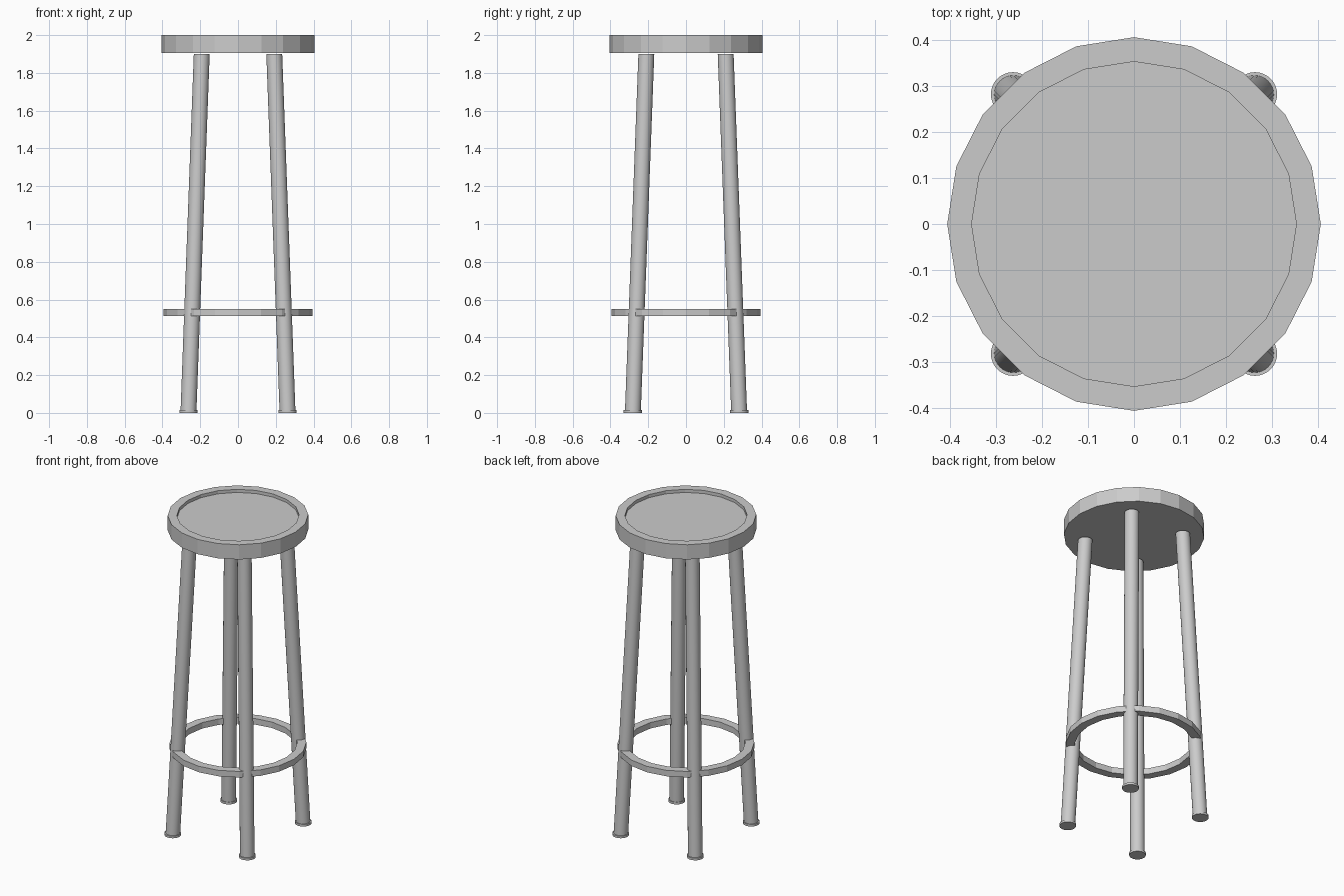
import bpy, bmesh, math

if "Cube" in bpy.data.objects:
    bpy.data.objects.remove(bpy.data.objects["Cube"])

grey = bpy.data.materials.new("plain grey")
grey.diffuse_color = (0.6, 0.6, 0.6, 1)
grey.use_nodes = True
grey.node_tree.nodes["Principled BSDF"].inputs["Base Color"].default_value = grey.diffuse_color


def loft(name, rings, sides, closed=False, smooth=False):
    """Skin horizontal circles given as (x, y, z, radius)."""
    bm = bmesh.new()
    loops = []
    for x, y, z, r in rings:
        loops.append([bm.verts.new((x + r * math.cos(2 * math.pi * i / sides),
                                    y + r * math.sin(2 * math.pi * i / sides), z))
                      for i in range(sides)])
    pairs = list(zip(loops, loops[1:]))
    if closed:
        pairs.append((loops[-1], loops[0]))
    for a, b in pairs:
        for i in range(sides):
            j = (i + 1) % sides
            bm.faces.new((a[i], a[j], b[j], b[i]))
    if not closed:
        bm.faces.new(loops[0][::-1])
        bm.faces.new(loops[-1])
    bmesh.ops.recalc_face_normals(bm, faces=bm.faces)
    me = bpy.data.meshes.new(name)
    bm.to_mesh(me)
    bm.free()
    me.materials.append(grey)
    ob = bpy.data.objects.new(name, me)
    bpy.context.collection.objects.link(ob)
    if smooth:
        bpy.ops.object.select_all(action='DESELECT')
        ob.select_set(True)
        bpy.context.view_layer.objects.active = ob
        bpy.ops.object.shade_smooth_by_angle(angle=math.radians(30))
    return ob


# Seat with a shallow recessed top
loft("seat", [(0, 0, 1.906, 0.406), (0, 0, 2.0, 0.406),
              (0, 0, 2.0, 0.353), (0, 0, 1.98, 0.353)], 20)

# Foot rest ring
loft("foot_ring", [(0, 0, 0.512, 0.395), (0, 0, 0.55, 0.395),
                   (0, 0, 0.55, 0.343), (0, 0, 0.512, 0.343)], 20, closed=True)

# Splayed legs with small foot pads
for sy, front in ((-1, "front"), (1, "back")):
    for sx, side in ((-1, "left"), (1, "right")):
        loft(f"{front}_{side}_leg",
             [(sx * 0.262, sy * 0.281, 0.012, 0.042),
              (sx * 0.192, sy * 0.21, 1.899, 0.042)], 32, smooth=True)
        loft(f"{front}_{side}_foot",
             [(sx * 0.263, sy * 0.282, 0.0, 0.048),
              (sx * 0.263, sy * 0.282, 0.014, 0.048)], 32, smooth=True)
